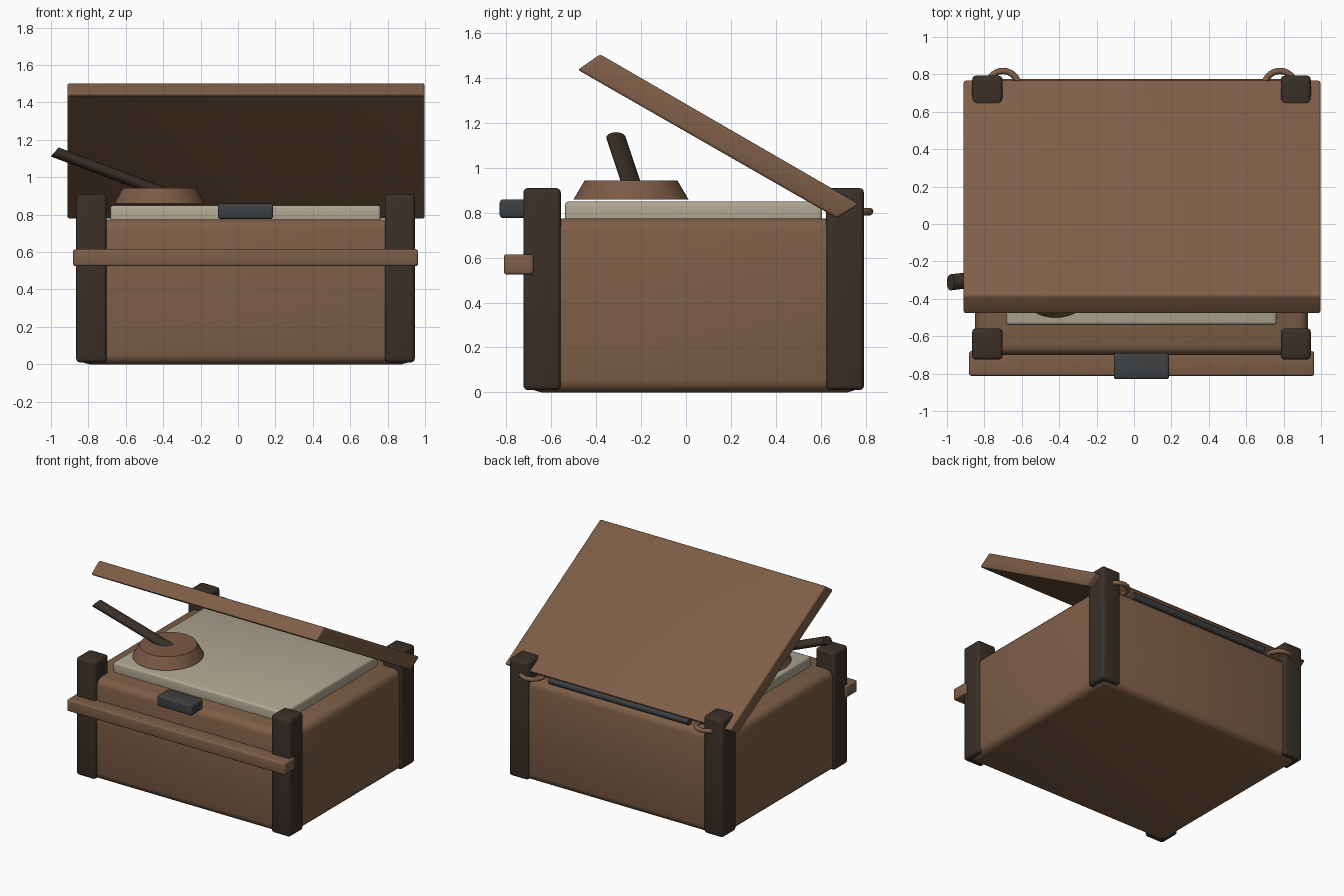
import bpy, bmesh, math
from mathutils import Vector

if "Cube" in bpy.data.objects:
    bpy.data.objects.remove(bpy.data.objects["Cube"])


def material(name, rgb):
    m = bpy.data.materials.new(name)
    m.diffuse_color = (*rgb, 1)
    m.use_nodes = True
    m.node_tree.nodes["Principled BSDF"].inputs["Base Color"].default_value = m.diffuse_color
    return m


BROWN = material("warm_brown", (0.21, 0.112, 0.062))
RED_BROWN = material("red_brown", (0.205, 0.102, 0.06))
DARK = material("dark_brown", (0.042, 0.029, 0.020))
CREAM = material("cream", (0.44, 0.385, 0.29))
GREY = material("dark_grey", (0.047, 0.051, 0.054))


def finish(bm, name, mat, bevel=0, segments=3):
    """Turn a bmesh into a smooth-shaded object with an optional rounded edge."""
    bmesh.ops.recalc_face_normals(bm, faces=bm.faces)
    if bevel:
        bmesh.ops.bevel(bm, geom=bm.edges[:], offset=bevel, segments=segments,
                        profile=0.5, affect='EDGES')
    me = bpy.data.meshes.new(name)
    bm.to_mesh(me)
    bm.free()
    me.materials.append(mat)
    ob = bpy.data.objects.new(name, me)
    bpy.context.collection.objects.link(ob)
    bpy.ops.object.select_all(action='DESELECT')
    ob.select_set(True)
    bpy.context.view_layer.objects.active = ob
    bpy.ops.object.shade_smooth_by_angle(angle=math.radians(35))
    return ob


def prism(name, mat, profile, x0, x1, bevel):
    """Extrude a (y, z) profile along x."""
    bm = bmesh.new()
    face = bm.faces.new([bm.verts.new((x0, y, z)) for y, z in profile])
    ext = bmesh.ops.extrude_face_region(bm, geom=[face])
    verts = [g for g in ext["geom"] if isinstance(g, bmesh.types.BMVert)]
    bmesh.ops.translate(bm, verts=verts, vec=(x1 - x0, 0, 0))
    return finish(bm, name, mat, bevel)


def box(name, mat, x, y, z, bevel):
    corners = [(y[0], z[0]), (y[1], z[0]), (y[1], z[1]), (y[0], z[1])]
    return prism(name, mat, corners, x[0], x[1], bevel)


def tube(name, mat, start, end, a0, b0, a1=None, b1=None, n=32):
    """Capped tube between two ellipses given by their half-axis vectors."""
    a1, b1 = a1 or a0, b1 or b0
    bm = bmesh.new()
    rings = []
    for c, a, b in ((start, a0, b0), (end, a1, b1)):
        ts = [2 * math.pi * i / n for i in range(n)]
        rings.append([bm.verts.new(Vector(c) + Vector(a) * math.cos(t)
                                   + Vector(b) * math.sin(t)) for t in ts])
    for i in range(n):
        j = (i + 1) % n
        bm.faces.new((rings[0][i], rings[0][j], rings[1][j], rings[1][i]))
    for r in rings:
        bm.faces.new(r)
    return finish(bm, name, mat)


# Chest body and the cream slab on top
box("chest_body", BROWN, (-0.85, 0.93), (-0.70, 0.775), (0, 0.775), 0.055)
box("top_slab", CREAM, (-0.683, 0.763), (-0.54, 0.607), (0.74, 0.85), 0.018)

# Corner posts
for side, x in (("left", (-0.865, -0.703)), ("right", (0.785, 0.945))):
    for end, y in (("front", (-0.725, -0.558)), ("back", (0.625, 0.793))):
        box(f"{end}_{side}_post", DARK, x, y, (0.01, 0.91), 0.02)

# Front rail and latch
box("front_rail", BROWN, (-0.882, 0.963), (-0.812, -0.68), (0.525, 0.615), 0.012)
box("latch", GREY, (-0.108, 0.188), (-0.83, -0.69), (0.777, 0.86), 0.014)

# Open lid, a slanted slab
prism("lid", BROWN, [(-0.482, 1.437), (-0.383, 1.506), (0.772, 0.838), (0.672, 0.776)],
      -0.912, 0.998, 0.012)

# Hinge rod and hinge rings along the back
tube("hinge_rod", GREY, (-0.55, 0.74, 0.80), (0.63, 0.74, 0.80), (0, 0.026, 0), (0, 0, 0.026))
for side, x in (("left", -0.70), ("right", 0.78)):
    bpy.ops.mesh.primitive_torus_add(major_radius=0.083, minor_radius=0.017, major_segments=32,
                                     minor_segments=12, location=(x, 0.735, 0.805))
    ring = bpy.context.object
    ring.name = f"{side}_hinge_ring"
    ring.data.materials.append(BROWN)
    bpy.ops.object.shade_smooth()

# Round tapered knob and its leaning handle
tube("knob_base", RED_BROWN, (-0.42, -0.245, 0.86), (-0.42, -0.245, 0.943),
     (0.242, 0, 0), (0, 0.256, 0), (0.197, 0, 0), (0, 0.207, 0), n=48)
tube("handle", DARK, (-0.352, -0.234, 0.90), (-0.98, -0.312, 1.135),
     (0.021, 0, 0.024), (0, 0.043, 0))
